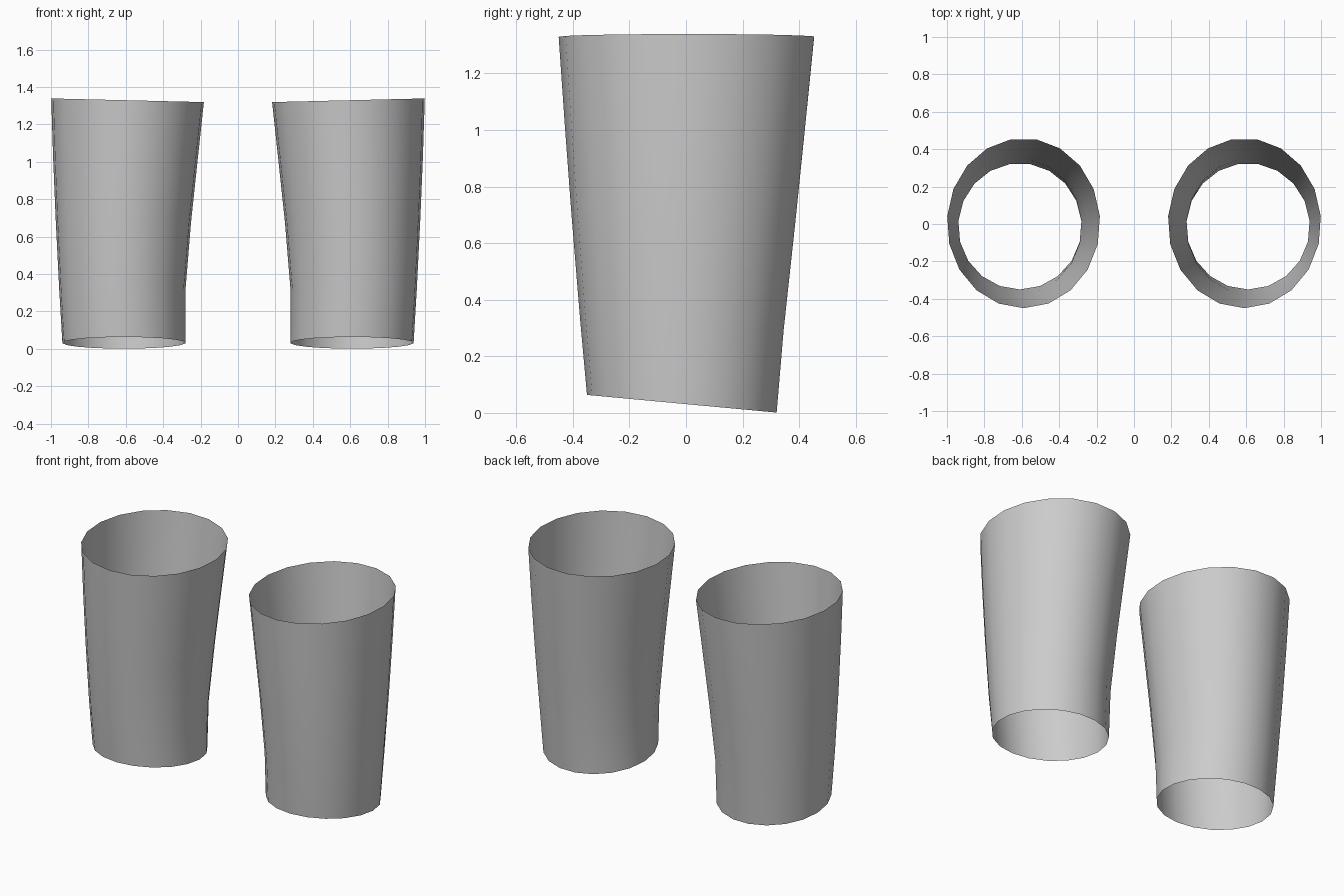
import bpy, bmesh, math

if "Cube" in bpy.data.objects:
    bpy.data.objects.remove(bpy.data.objects["Cube"])

SIDES = 19
# Rings: x inner, x outer, y front, y back, z centre, slope along x, slope along y
RINGS = [
    (0.280, 0.940, -0.350, 0.325, 0.031, 0.0, -0.093),
    (0.280, 0.957, -0.375, 0.350, 0.315, 0.005, -0.065),
    (0.249, 0.976, -0.405, 0.392, 0.690, 0.012, -0.035),
    (0.214, 0.990, -0.429, 0.427, 1.020, 0.018, -0.015),
    (0.181, 1.000, -0.450, 0.459, 1.329, 0.024, 0.0),
]


def make_sleeve(name, side):
    """Open tapered tube lofted through the elliptical rings."""
    bm = bmesh.new()
    loops = []
    for x0, x1, y0, y1, z, sx, sy in RINGS:
        cx, cy = (x0 + x1) / 2, (y0 + y1) / 2
        rx, ry = (x1 - x0) / 2, (y1 - y0) / 2
        loop = []
        for i in range(SIDES):
            a = -math.pi / 2 + 2 * math.pi * i / SIDES
            x, y = cx + rx * math.cos(a), cy + ry * math.sin(a)
            loop.append(bm.verts.new((side * x, y, z + sx * (x - cx) + sy * y)))
        loops.append(loop)
    for low, high in zip(loops, loops[1:]):
        for i in range(SIDES):
            j = (i + 1) % SIDES
            quad = [low[i], low[j], high[j], high[i]]
            face = bm.faces.new(quad if side > 0 else quad[::-1])
            face.smooth = True
    mesh = bpy.data.meshes.new(name)
    bm.to_mesh(mesh)
    bm.free()
    obj = bpy.data.objects.new(name, mesh)
    bpy.context.collection.objects.link(obj)
    return obj


# Mirrored pair of open sleeves
make_sleeve("right_sleeve", 1)
make_sleeve("left_sleeve", -1)
